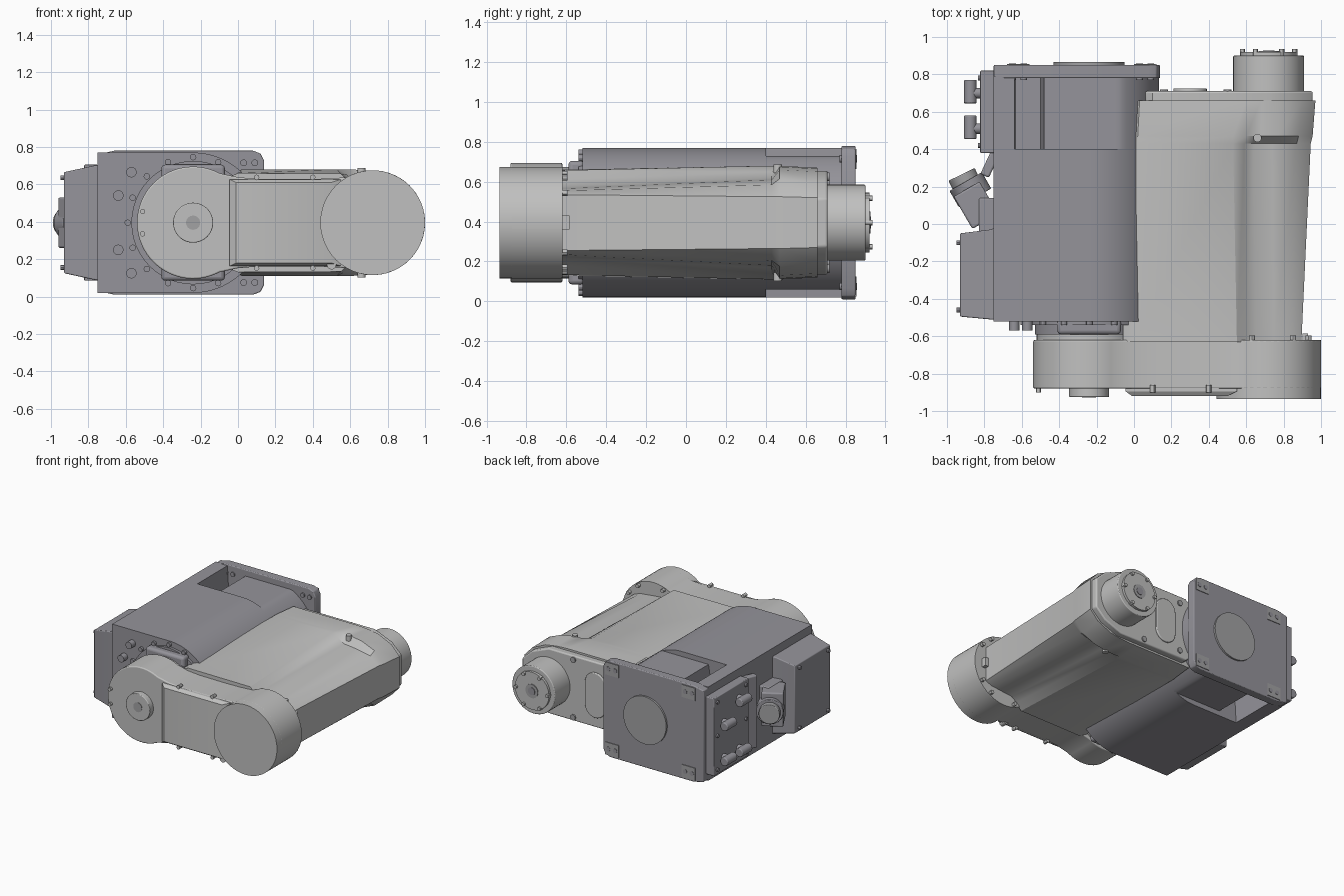
import bpy, bmesh, math
from mathutils import Vector, Matrix

if "Cube" in bpy.data.objects:
    bpy.data.objects.remove(bpy.data.objects["Cube"])


def material(name, col):
    m = bpy.data.materials.new(name)
    m.use_nodes = True
    m.diffuse_color = (*col, 1)
    m.node_tree.nodes["Principled BSDF"].inputs["Base Color"].default_value = (*col, 1)
    return m


LIGHT = material("light grey", (0.53, 0.53, 0.525))
DARK = material("dark grey", (0.30, 0.295, 0.325))
MID = material("mid grey", (0.36, 0.36, 0.37))
BX, WX, ZC = -0.24, 0.72, 0.395     # base axis, elbow axis, mid height


def finish(name, bm, mat, bevel=0):
    bmesh.ops.recalc_face_normals(bm, faces=bm.faces)
    me = bpy.data.meshes.new(name)
    bm.to_mesh(me)
    bm.free()
    me.materials.append(mat)
    ob = bpy.data.objects.new(name, me)
    bpy.context.collection.objects.link(ob)
    if bevel:
        b = ob.modifiers.new("bevel", "BEVEL")
        b.width, b.segments, b.limit_method = bevel, 3, "ANGLE"
        b.angle_limit = math.radians(40)
    bpy.ops.object.select_all(action="DESELECT")
    ob.select_set(True)
    bpy.context.view_layer.objects.active = ob
    bpy.ops.object.shade_smooth_by_angle(angle=math.radians(30))
    return ob


def loft(name, rings, mat, bevel=0):
    bm = bmesh.new()
    vs = [[bm.verts.new(p) for p in r] for r in rings]
    n = len(rings[0])
    for a, b in zip(vs, vs[1:]):
        for i in range(n):
            j = (i + 1) % n
            bm.faces.new((a[i], a[j], b[j], b[i]))
    bm.faces.new(vs[0])
    bm.faces.new(vs[-1])
    return finish(name, bm, mat, bevel)


def prism(name, pts, y0, y1, mat, bevel=0):
    return loft(name, [[(x, y, z) for x, z in pts] for y in (y0, y1)], mat, bevel)


def mirrored(half):
    """Upper half outline (x, height above middle) closed with its mirror."""
    return [(x, ZC + h) for x, h in half] + [(x, ZC - h) for x, h in reversed(half)]


def arc(cx, r, a0, a1, n=24):
    return [(cx + r * math.cos(t), r * math.sin(t))
            for t in (math.radians(a0 + (a1 - a0) * i / n) for i in range(n + 1))]


def cyl(name, p, q, r, mat, bevel=0, n=48):
    p, q = Vector(p), Vector(q)
    d = q - p
    bm = bmesh.new()
    rot = d.to_track_quat("Z", "Y").to_matrix().to_4x4()
    bmesh.ops.create_cone(bm, cap_ends=True, segments=n, radius1=r, radius2=r,
                          depth=d.length, matrix=Matrix.Translation((p + q) / 2) @ rot)
    return finish(name, bm, mat, bevel)


def ycyl(name, x, z, r, y0, y1, mat, bevel=0, n=48):
    return cyl(name, (x, y0, z), (x, y1, z), r, mat, bevel, n)


def box(name, c, s, mat, bevel=0, turn=0):
    bm = bmesh.new()
    bmesh.ops.create_cube(bm, size=1, matrix=Matrix.Translation(c)
                          @ Matrix.Rotation(turn, 4, "Z") @ Matrix.Diagonal((*s, 1)))
    return finish(name, bm, mat, bevel)


# Base housing: squared on the right, round on the left; rear part has pockets
R = 0.375
prism("base_housing", mirrored([(-0.75, R)] + arc(BX, R, 90, 4)), -0.52, 0.40, DARK)
flat = [(x, min(h, 0.335)) for x, h in arc(BX, R, 90, 4)]
prism("base_rear", mirrored([(-0.75, R), (-0.64, R), (-0.63, 0.2), (-0.5, 0.2),
                             (-0.48, 0.335)] + flat), 0.39, 0.79, DARK)

# Rear flange, round cover and corner pads
prism("rear_flange", mirrored([(-0.75, 0.365), (-0.66, 0.385), (0.08, 0.385), (0.12, 0.37),
                               (0.14, 0.33)]), 0.78, 0.85, DARK, 0.006)
ycyl("rear_cover", BX, ZC, 0.19, 0.84, 0.865, MID)
for x in (-0.62, 0.06):
    for s in (-1, 1):
        box("corner_pad", (x, 0.851, ZC + s * 0.32), (0.12, 0.008, 0.1), MID)
        for dx in (-0.03, 0.03):
            ycyl("flange_bolt", x + dx, ZC + s * 0.32, 0.018, 0.77, 0.858, DARK, n=16)

# Shoulder joint and its bolt ring
ycyl("shoulder_ring", BX, ZC, 0.33, -0.54, -0.51, DARK)
ycyl("shoulder_neck", BX, ZC, 0.29, -0.59, -0.53, DARK)
ycyl("shoulder_hub", BX, ZC, 0.28, -0.63, -0.58, LIGHT)
box("shoulder_block", (BX, -0.55, ZC), (0.34, 0.08, 0.62), DARK, 0.02)
for i in range(16):
    a = 2 * math.pi * i / 16
    ycyl("ring_bolt", BX + 0.35 * math.cos(a), ZC + 0.35 * math.sin(a), 0.017,
         -0.54, -0.5, DARK, n=12)
for dx, dz in ((-0.33, 0.27), (-0.4, 0.145)):
    for s in (-1, 1):
        ycyl("stop_bolt", BX + dx, ZC + s * dz, 0.028, -0.57, -0.5, DARK, n=16)

# Front link joining shoulder and elbow
link = (arc(BX, 0.30, 180, 62)[1:] + [(0.0, 0.243), (0.1, 0.235), (0.3, 0.233), (0.45, 0.235)]
        + arc(WX, 0.28, 120, 0)[:-1])
prism("front_link", mirrored(link), -0.88, -0.62, LIGHT, 0.008)
ycyl("elbow_cap", WX, ZC, 0.28, -0.935, -0.62, LIGHT)
ycyl("shoulder_cap", BX, ZC, 0.107, -0.925, -0.87, LIGHT, 0.005)
ycyl("shoulder_cap_socket", BX, ZC, 0.038, -0.928, -0.92, MID, n=24)
lid = [(-0.045, 0.232), (0.55, 0.232)]
lid_low = [(-0.01, 0.215), (0.5, 0.215)]
loft("link_cover", [[(x, y, z) for x, z in mirrored(h)]
                    for h, y in ((lid, -0.87), (lid, -0.895), (lid_low, -0.92))], LIGHT)
for x in (0.1, 0.4, -0.51):
    for s in (-1, 1):
        h = 0.243 if x > 0 else 0.06
        ycyl("cover_bolt", x, ZC + s * h, 0.014, -0.9, -0.86, LIGHT, n=12)
for x, z in ((0.46, 0.22), (0.5, 0.17)):
    ycyl("link_plug", x, z, 0.025, -0.91, -0.86, LIGHT, n=20)

# Upper arm with a long trough above and below
front = [(-0.06, 0.24), (0.0, 0.265), (0.55, 0.262), (0.60, 0.215), (0.65, 0.18),
         (0.75, 0.17), (0.84, 0.16), (0.895, 0.14)]
trough_end = [(-0.03, 0.25), (0.02, 0.285), (0.53, 0.285), (0.59, 0.255), (0.64, 0.225),
              (0.74, 0.215), (0.87, 0.19), (0.945, 0.13)]
full = [(-0.03, 0.25), (0.02, 0.285), (0.53, 0.285), (0.60, 0.285), (0.68, 0.28),
        (0.77, 0.265), (0.88, 0.22), (0.955, 0.13)]
back = [(0.0, 0.24), (0.03, 0.275), (0.53, 0.275), (0.60, 0.275), (0.68, 0.27),
        (0.78, 0.255), (0.9, 0.2), (0.97, 0.125)]
loft("upper_arm", [[(x, y, z) for x, z in mirrored(h)] for h, y in
                   ((front, -0.63), (trough_end, 0.43), (full, 0.47), (back, 0.66))], LIGHT)
prism("arm_end_plate", mirrored([(0.06, 0.23), (0.1, 0.26), (0.72, 0.26), (0.87, 0.2),
                                 (0.955, 0.12)]), 0.65, 0.71, LIGHT, 0.01)
prism("oval_cover", [(0.30 + x, ZC + h + s) for s, a in ((0.09, 0), (-0.09, 180))
                     for x, h in arc(0, 0.09, a, a + 180, 12)], 0.70, 0.725, LIGHT, 0.006)
box("elbow_tab", (0.915, -0.605, ZC), (0.03, 0.04, 0.07), LIGHT)
for s in (-1, 1):
    ycyl("plate_bolt", 0.16, ZC + s * 0.2, 0.022, 0.7, 0.72, MID, n=16)
    ycyl("plate_bolt", 0.5, ZC + s * 0.23, 0.022, 0.7, 0.72, MID, n=16)
    cyl("trough_plug", (0.66, 0.46, ZC + s * 0.25), (0.66, 0.46, ZC + s * 0.292), 0.022, LIGHT, n=16)
    for a in (35, 60, 110):
        x, h = arc(WX, 0.26, a, a, 1)[0]
        ycyl("elbow_bolt", x, ZC + s * h, 0.015, -0.63, -0.595, LIGHT, n=12)

# Wrist
ycyl("wrist", WX, ZC, 0.19, 0.69, 0.90, LIGHT, 0.006)
ycyl("wrist_flange", WX, ZC, 0.15, 0.89, 0.92, LIGHT)
ycyl("wrist_centre", WX, ZC, 0.055, 0.915, 0.925, MID, n=32)
ycyl("wrist_socket", WX, ZC, 0.03, 0.92, 0.928, DARK, n=24)
for i in range(6):
    a = math.pi * i / 3
    ycyl("wrist_bolt", WX + 0.14 * math.cos(a), ZC + 0.14 * math.sin(a), 0.014,
         0.9, 0.935, LIGHT, n=12)

# Side junction box, tapering outwards
def side_ring(x, y0, y1, h):
    return [(x, y0, ZC - h), (x, y1, ZC - h), (x, y1, ZC + h), (x, y0, ZC + h)]


loft("junction_box", [side_ring(-0.74, -0.51, -0.02, 0.31), side_ring(-0.77, -0.51, -0.03, 0.305),
                      side_ring(-0.93, -0.495, -0.05, 0.27)], DARK, 0.006)
for y in (-0.46, -0.1):
    for s in (-1, 1):
        cyl("box_bolt", (-0.92, y, ZC + s * 0.24), (-0.95, y, ZC + s * 0.24), 0.013, DARK, n=12)

# Angled power connector
lean = math.radians(30)
box("connector_base", (-0.785, 0.03, ZC), (0.09, 0.22, 0.28), DARK, 0.01)
box("connector_block", (-0.845, 0.1, ZC), (0.16, 0.2, 0.27), DARK, 0.01, lean)
cyl("connector_collar", (-0.85, 0.14, ZC), (-0.9, 0.227, ZC), 0.1, DARK, 0.005)
cyl("connector_cap", (-0.9, 0.22, ZC), (-0.922, 0.265, ZC), 0.078, MID, 0.005)

# Side panel with hose fittings
box("fitting_panel", (-0.785, 0.6, ZC), (0.075, 0.44, 0.62), DARK, 0.006)
box("panel_ramp", (-0.765, 0.33, ZC), (0.05, 0.16, 0.58), DARK, 0.01, math.radians(-25))
for y, dz in ((0.51, 0.2), (0.51, -0.2), (0.7, 0.08), (0.7, -0.2)):
    z = ZC + dz
    cyl("fitting_stem", (-0.81, y, z), (-0.87, y, z), 0.028, DARK, n=20)
    cyl("fitting_elbow", (-0.875, y - 0.055, z), (-0.875, y + 0.07, z), 0.034, DARK, 0.006, 20)
for y in (0.42, 0.78):
    for s in (-1, 0, 1):
        cyl("panel_bolt", (-0.81, y, ZC + s * 0.27), (-0.835, y, ZC + s * 0.27), 0.014, DARK, n=12)
